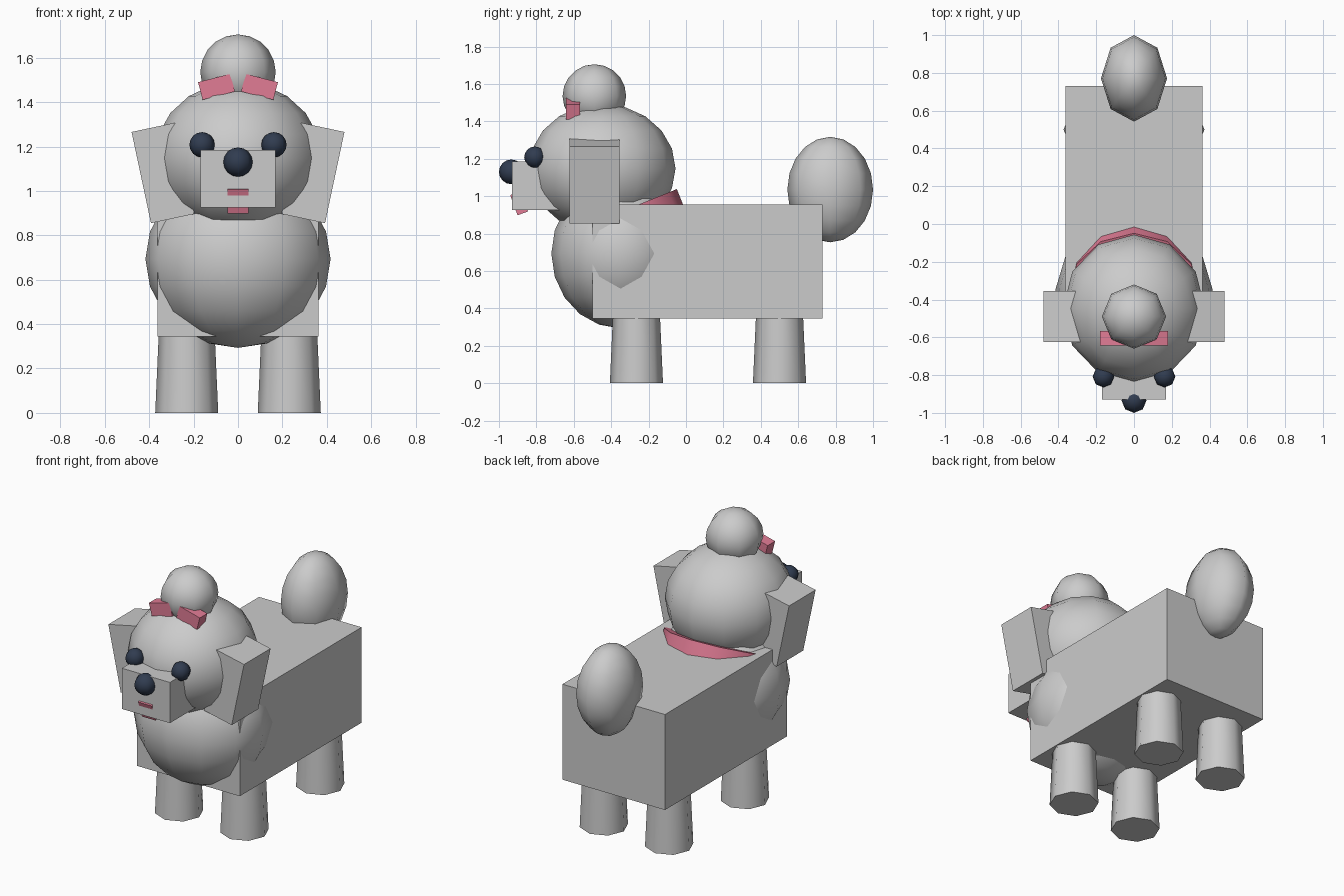
import bpy
from math import radians

if "Cube" in bpy.data.objects:
    bpy.data.objects.remove(bpy.data.objects["Cube"])


def material(name, color):
    m = bpy.data.materials.new(name)
    m.diffuse_color = color
    m.use_nodes = True
    m.node_tree.nodes["Principled BSDF"].inputs["Base Color"].default_value = m.diffuse_color
    return m


pink = material("pink", (0.75, 0.2, 0.3, 1))
dark = material("dark", (0.03, 0.045, 0.08, 1))


def finish(name, mat=None, smooth=None):
    ob = bpy.context.object
    ob.name = name
    if mat:
        ob.data.materials.append(mat)
    if smooth:
        bpy.ops.object.shade_smooth_by_angle(angle=radians(smooth))
    return ob


def ball(name, loc, radii, segs=8, rings=8, mat=None):
    bpy.ops.mesh.primitive_uv_sphere_add(segments=segs, ring_count=rings, radius=1, location=loc)
    bpy.context.object.scale = radii
    bpy.ops.object.transform_apply(location=False, rotation=False)
    return finish(name, mat, 60)


def box(name, loc, size, rot=(0, 0, 0), mat=None):
    bpy.ops.mesh.primitive_cube_add(size=1, location=loc, rotation=[radians(a) for a in rot])
    bpy.context.object.scale = size
    return finish(name, mat)


# Torso, chest, head, topknot, tail
box("body", (0, 0.115, 0.65), (0.725, 1.23, 0.61))
ball("chest", (0, -0.35, 0.693), (0.417, 0.37, 0.4), 12, 10)
ball("head", (0, -0.448, 1.148), (0.377, 0.392, 0.345), 12, 10)
ball("topknot", (0, -0.49, 1.535), (0.17, 0.17, 0.17), 8, 10)
ball("tail", (0, 0.771, 1.035), (0.175, 0.229, 0.282), 8, 10)

# Face
box("muzzle", (0, -0.795, 1.055), (0.34, 0.27, 0.26))
ball("nose", (0, -0.934, 1.13), (0.066, 0.066, 0.066), mat=dark)
box("tongue", (0, -0.892, 0.962), (0.096, 0.06, 0.115), (20, 0, 0), pink)

# Collar, tilted up at the back
bpy.ops.mesh.primitive_cylinder_add(vertices=12, radius=0.35, depth=0.1,
                                    location=(0, -0.355, 0.86), rotation=(radians(22), 0, 0))
finish("collar", pink, 40)

# Mirrored parts
for s, side in ((-1, "left"), (1, "right")):
    ball("eye_" + side, (s * 0.162, -0.808, 1.208), (0.057, 0.057, 0.057), mat=dark)
    box("ear_" + side, (s * 0.338, -0.49, 1.081), (0.2, 0.268, 0.42), (0, s * 12, 0))
    box("bow_" + side, (s * 0.097, -0.605, 1.469), (0.15, 0.075, 0.082), (0, s * 14.5, 0), pink)
    for y, end in ((-0.265, "front"), (0.5, "back")):
        bpy.ops.mesh.primitive_cone_add(vertices=8, radius1=0.142, radius2=0.125, depth=0.38,
                                        location=(s * 0.231, y, 0.19))
        finish(f"{end}_leg_{side}", None, 60)
